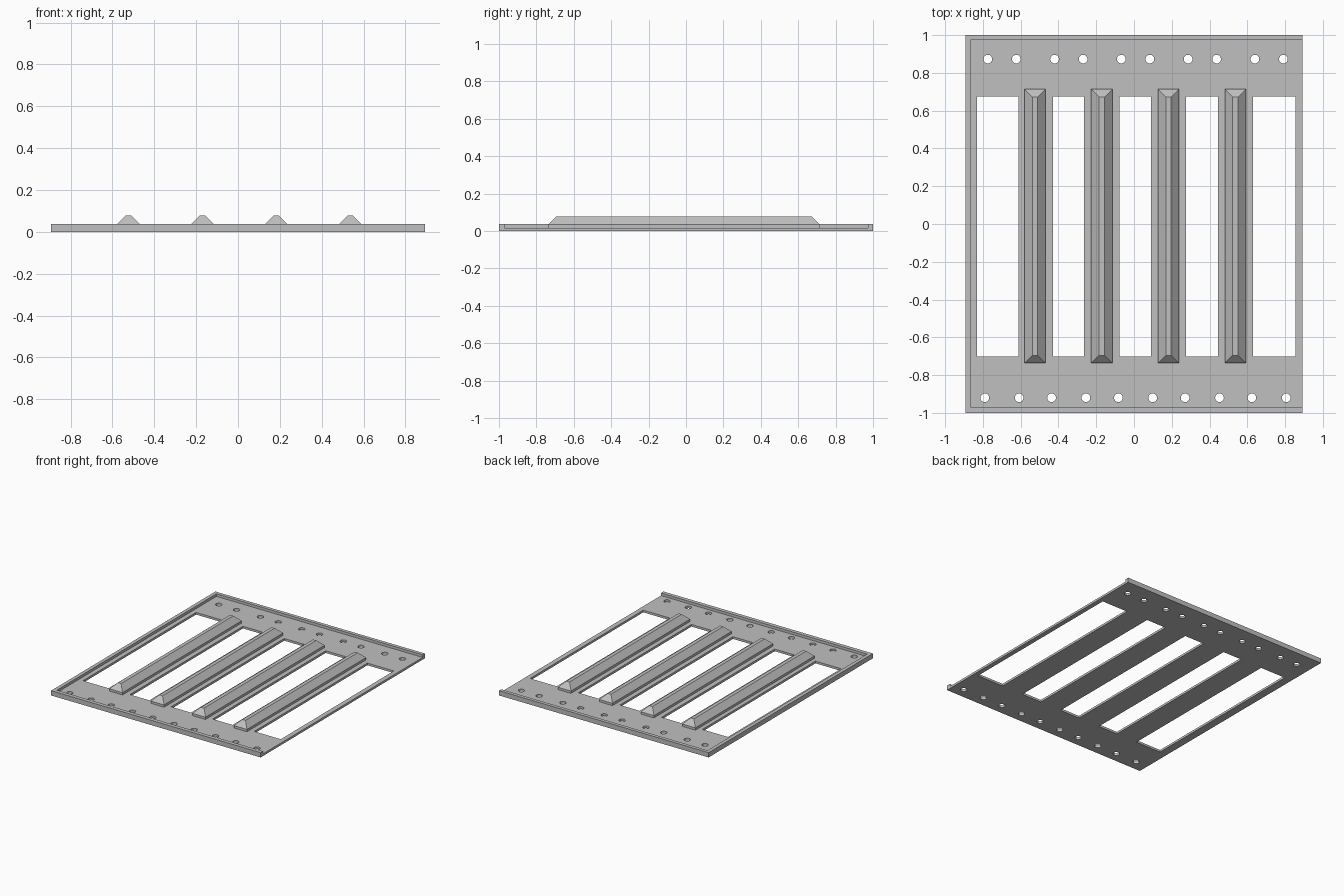
import bpy
import bmesh
import math

if "Cube" in bpy.data.objects:
    bpy.data.objects.remove(bpy.data.objects["Cube"], do_unlink=True)

steel = bpy.data.materials.new("grey_steel")
steel.use_nodes = True
GREY = (0.53, 0.53, 0.53, 1.0)
steel.diffuse_color = GREY
steel.node_tree.nodes["Principled BSDF"].inputs["Base Color"].default_value = GREY

W = 0.893        # half width
PLATE = 0.017    # sheet thickness
RIM = 0.037      # height of the turned-up edge
PITCH = 0.3535   # distance between bars


def rect(x0, x1, y0, y1):
    return [(x0, y0), (x1, y0), (x1, y1), (x0, y1)]


def circle(cx, cy, r=0.023, n=24):
    return [(cx + r * math.cos(math.tau * i / n), cy + r * math.sin(math.tau * i / n))
            for i in range(n)]


def sheet(name, loops, height):
    """Flat sheet: first loop is the outline, the others are openings."""
    curve = bpy.data.curves.new(name, 'CURVE')
    curve.dimensions = '2D'
    curve.fill_mode = 'BOTH'
    curve.extrude = height / 2
    for loop in loops:
        spline = curve.splines.new('POLY')
        spline.points.add(len(loop) - 1)
        for point, (x, y) in zip(spline.points, loop):
            point.co = (x, y, 0, 1)
        spline.use_cyclic_u = True
    temp = bpy.data.objects.new(name + "_outline", curve)
    bpy.context.collection.objects.link(temp)
    graph = bpy.context.evaluated_depsgraph_get()
    mesh = bpy.data.meshes.new_from_object(temp.evaluated_get(graph))
    bpy.data.objects.remove(temp, do_unlink=True)
    bm = bmesh.new()
    bm.from_mesh(mesh)
    bmesh.ops.translate(bm, verts=bm.verts, vec=(0, 0, height / 2))
    bmesh.ops.remove_doubles(bm, verts=bm.verts, dist=0.0001)
    return finish(name, bm, mesh)


def loft(name, sections):
    """Solid through stacked outlines, given as (points, z)."""
    bm = bmesh.new()
    rings = [[bm.verts.new((x, y, z)) for x, y in pts] for pts, z in sections]
    bm.faces.new(rings[0][::-1])
    bm.faces.new(rings[-1])
    for low, high in zip(rings, rings[1:]):
        for i in range(len(low)):
            j = (i + 1) % len(low)
            bm.faces.new((low[i], low[j], high[j], high[i]))
    return finish(name, bm, bpy.data.meshes.new(name))


def finish(name, bm, mesh):
    bmesh.ops.recalc_face_normals(bm, faces=bm.faces)
    for face in bm.faces:
        face.smooth = False
        face.material_index = 0
    bm.to_mesh(mesh)
    bm.free()
    mesh.name = name
    mesh.materials.clear()
    mesh.materials.append(steel)
    obj = bpy.data.objects.new(name, mesh)
    bpy.context.collection.objects.link(obj)
    return obj


# Base plate with five long slots and two rows of round holes
slots = [(-0.83, -0.612), (-0.43, -0.264), (-0.078, 0.091), (0.275, 0.445), (0.63, 0.856)]
loops = [rect(-W + 0.028, W, -0.97, 0.973)]
loops += [rect(a, b, -0.702, 0.675) for a, b in slots]
for start, gap, y in ((-0.774, 0.151, 0.873), (-0.79, 0.182, -0.92)):
    for i in range(5):
        x = start + PITCH * i
        loops += [circle(x, y), circle(x + gap, y)]
sheet("base_plate", loops, PLATE)

# Turned-up rim on the back, right and front edges; the left edge stays open
u_shape = [(W, -1), (W, -0.97), (-W + 0.028, -0.97), (-W + 0.028, 0.973),
           (W, 0.973), (W, 1), (-W, 1), (-W, -1)]
loft("edge_rim", [(u_shape, 0), (u_shape, RIM)])

# Four raised bars with bevelled sides and ends
for i in range(4):
    cx = -0.524 + PITCH * i
    foot = rect(cx - 0.056, cx + 0.056, -0.737, 0.714)
    ridge = rect(cx - 0.014, cx + 0.014, -0.695, 0.672)
    loft(f"raised_bar_{i + 1}", [(foot, PLATE), (foot, 0.035), (ridge, 0.077)])
